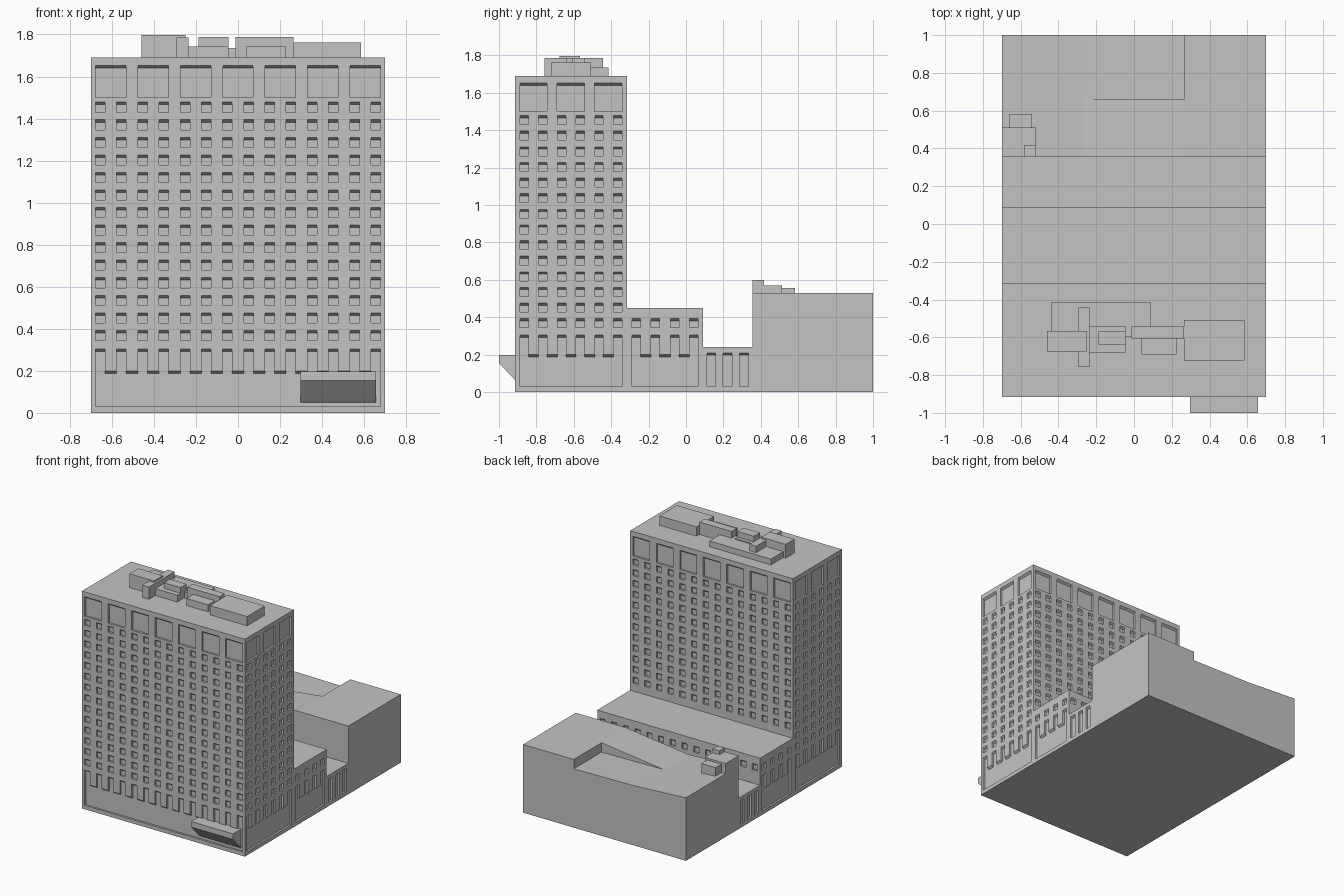
import bpy
import bmesh
from mathutils import Vector

cube = bpy.data.objects.get("Cube")
if cube:
    bpy.data.objects.remove(cube, do_unlink=True)

concrete = bpy.data.materials.new("concrete_grey")
concrete.use_nodes = True
GREY = (0.55, 0.55, 0.55, 1)
concrete.diffuse_color = GREY
concrete.node_tree.nodes["Principled BSDF"].inputs["Base Color"].default_value = GREY

DEPTH, HEAD = 0.015, 0.012      # window recess depth, height of its sloping head
WIN = 0.0225                    # half width of a small window
HALF = 0.7                      # half width of the building


def finish(name, bm):
    bmesh.ops.remove_doubles(bm, verts=bm.verts, dist=0.0001)
    mesh = bpy.data.meshes.new(name)
    bm.to_mesh(mesh)
    bm.free()
    mesh.materials.append(concrete)
    bpy.context.collection.objects.link(bpy.data.objects.new(name, mesh))


def add_face(bm, points, facing):
    """Add a polygon whose normal points along facing."""
    normal = (points[1] - points[0]).cross(points[2] - points[0])
    if normal.dot(facing) < 0:
        points = points[::-1]
    bm.faces.new([bm.verts.new(p) for p in points])


def wall(bm, axis, sign, at, span, heights, openings):
    """Wall facing sign * axis; each opening (u0, u1, v0, v1) is a recess."""
    out = Vector((sign, 0, 0) if axis == "x" else (0, sign, 0))
    along = Vector((0, 1, 0) if axis == "x" else (1, 0, 0))
    up = Vector((0, 0, 1))
    base = out * (at * sign)

    def pt(u, v, d=0):
        return base + along * u + up * v - out * d

    us = sorted({round(u, 4) for o in openings for u in o[:2]} | set(span))
    vs = sorted({round(v, 4) for o in openings for v in o[2:]} | set(heights))

    def is_open(i, j):
        if not (0 <= i < len(us) - 1 and 0 <= j < len(vs) - 1):
            return False
        u, v = (us[i] + us[i + 1]) / 2, (vs[j] + vs[j + 1]) / 2
        return any(o[0] < u < o[1] and o[2] < v < o[3] for o in openings)

    for i in range(len(us) - 1):
        for j in range(len(vs) - 1):
            a, b, c, d = us[i], us[i + 1], vs[j], vs[j + 1]
            if not is_open(i, j):
                add_face(bm, [pt(a, c), pt(b, c), pt(b, d), pt(a, d)], out)
                continue
            headed = not is_open(i, j + 1)
            top = d - HEAD if headed else d
            add_face(bm, [pt(a, c, DEPTH), pt(b, c, DEPTH),
                          pt(b, top, DEPTH), pt(a, top, DEPTH)], out)
            if headed:
                add_face(bm, [pt(a, d), pt(b, d), pt(b, top, DEPTH), pt(a, top, DEPTH)], -up)
            if not is_open(i, j - 1):
                add_face(bm, [pt(a, c), pt(b, c), pt(b, c, DEPTH), pt(a, c, DEPTH)], up)
            for u, k, face in ((a, i - 1, along), (b, i + 1, -along)):
                if not is_open(k, j):
                    add_face(bm, [pt(u, c), pt(u, d), pt(u, d, DEPTH), pt(u, c, DEPTH)], face)
                elif headed and is_open(k, j + 1):
                    add_face(bm, [pt(u, d), pt(u, d, DEPTH), pt(u, top, DEPTH)], -face)


def level(bm, y0, y1, z, facing):
    pts = [Vector((x, y, z)) for x, y in ((-HALF, y0), (HALF, y0), (HALF, y1), (-HALF, y1))]
    add_face(bm, pts, Vector((0, 0, facing)))


def prism(name, axis, start, end, profile):
    """Extrude a (y, z) profile along x, or an (x, z) profile along y."""
    bm = bmesh.new()
    place = (lambda p, t: (t, p[0], p[1])) if axis == "x" else (lambda p, t: (p[0], t, p[1]))
    face = bm.faces.new([bm.verts.new(place(p, start)) for p in profile])
    ext = bmesh.ops.extrude_face_region(bm, geom=[face])["geom"]
    move = Vector((end - start, 0, 0) if axis == "x" else (0, end - start, 0))
    bmesh.ops.translate(bm, vec=move, verts=[g for g in ext if isinstance(g, bmesh.types.BMVert)])
    bm.faces.new([v for v in reversed(face.verts)]) if not face.is_valid else None
    bmesh.ops.recalc_face_normals(bm, faces=bm.faces)
    finish(name, bm)


def box(name, x0, x1, y0, y1, z0, z1):
    prism(name, "x", x0, x1, [(y0, z0), (y1, z0), (y1, z1), (y0, z1)])


def columns(centre, count, step):
    return [centre + (i - (count - 1) / 2) * step for i in range(count)]


def windows(centres, rows):
    tops = [1.478 - 0.0835 * r for r in rows]
    return [(c - WIN, c + WIN, t - 0.048, t) for c in centres for t in tops]


def large_windows(centres):
    return [(c - 0.0725, c + 0.0725, 1.5, 1.652) for c in centres]


def arcade(centres):
    """Ground floor recess with a raised bay under each window column."""
    panel = (centres[0] - WIN, centres[-1] + WIN, 0.03, 0.2)
    return [panel] + [(c - WIN, c + WIN, 0.2, 0.305) for c in centres]


# Levels and depths of the stepped blocks
FRONT, TOWER_BACK, PODIUM_BACK, LINK_BACK = -0.915, -0.315, 0.09, 0.355
TOWER_TOP, PODIUM_TOP, LINK_TOP = 1.69, 0.45, 0.24
wide = columns(0, 14, 0.1008)
side = columns(-0.615, 6, 0.1)
podium_side = columns(-0.112, 4, 0.103)
big_wide = large_windows(columns(0, 7, 0.2017))
big_side = large_windows(columns(-0.616, 3, 0.2))

# Tower
bm = bmesh.new()
wall(bm, "y", -1, FRONT, (-HALF, HALF), (0, TOWER_TOP),
     windows(wide, range(14)) + big_wide + arcade(wide))
wall(bm, "y", 1, TOWER_BACK, (-HALF, HALF), (PODIUM_TOP, TOWER_TOP),
     windows(wide, range(12)) + big_wide)
for s in (-1, 1):
    wall(bm, "x", s, s * HALF, (FRONT, TOWER_BACK), (0, TOWER_TOP),
         windows(side, range(14)) + big_side + arcade(side))
level(bm, FRONT, TOWER_BACK, TOWER_TOP, 1)
level(bm, FRONT, TOWER_BACK, 0, -1)
finish("tower", bm)

# Podium behind the tower
bm = bmesh.new()
wall(bm, "y", 1, PODIUM_BACK, (-HALF, HALF), (LINK_TOP, PODIUM_TOP), windows(wide, [13]))
for s in (-1, 1):
    wall(bm, "x", s, s * HALF, (TOWER_BACK, PODIUM_BACK), (0, PODIUM_TOP),
         windows(podium_side, [13]) + arcade(podium_side))
level(bm, TOWER_BACK, PODIUM_BACK, PODIUM_TOP, 1)
level(bm, TOWER_BACK, PODIUM_BACK, 0, -1)
finish("podium", bm)

# Low link with tall narrow windows
bm = bmesh.new()
for s in (-1, 1):
    wall(bm, "x", s, s * HALF, (PODIUM_BACK, LINK_BACK), (0, LINK_TOP),
         [(c - 0.024, c + 0.024, 0.03, 0.21) for c in columns(0.222, 3, 0.087)])
level(bm, PODIUM_BACK, LINK_BACK, LINK_TOP, 1)
level(bm, PODIUM_BACK, LINK_BACK, 0, -1)
finish("link", bm)

# Rear block with gently falling roof and a sunken back corner
prism("rear_block_front", "y", LINK_BACK, 0.66,
      [(-HALF, 0), (HALF, 0), (HALF, 0.53), (0.265, 0.53), (-0.27, 0.465), (-HALF, 0.49)])
prism("rear_block_back", "y", 0.66, 1.0,
      [(-HALF, 0), (HALF, 0), (HALF, 0.53), (0.265, 0.53), (0.265, 0.457),
       (-0.27, 0.465), (-HALF, 0.49)])
box("rear_roof_hut", -HALF, -0.52, LINK_BACK, 0.512, 0.4, 0.57)
box("rear_roof_vent", -0.58, -0.52, LINK_BACK, 0.417, 0.5, 0.6)
box("rear_roof_unit", -0.662, -0.54, 0.512, 0.583, 0.4, 0.555)

# Entrance canopy with sloping underside
prism("entrance_canopy", "x", 0.297, 0.657,
      [(-0.9, 0.05), (-0.915, 0.065), (-1.0, 0.155), (-1.0, 0.198), (-0.9, 0.198)])

# Plant boxes on the tower roof: x0, x1, y0, y1, top
plant = {
    "plant_slab": (-0.44, 0.09, -0.595, -0.415, 1.735),
    "lift_house": (-0.46, -0.25, -0.675, -0.567, 1.797),
    "cross_duct": (-0.293, -0.235, -0.757, -0.443, 1.785),
    "middle_plinth": (-0.235, -0.045, -0.68, -0.54, 1.743),
    "middle_unit": (-0.187, -0.045, -0.64, -0.567, 1.787),
    "long_unit": (-0.012, 0.265, -0.607, -0.542, 1.787),
    "wide_unit": (0.265, 0.585, -0.723, -0.507, 1.762),
    "small_unit": (0.04, 0.225, -0.69, -0.607, 1.745),
}
for name, (x0, x1, y0, y1, top) in plant.items():
    box(name, x0, x1, y0, y1, TOWER_TOP - 0.01, top)
